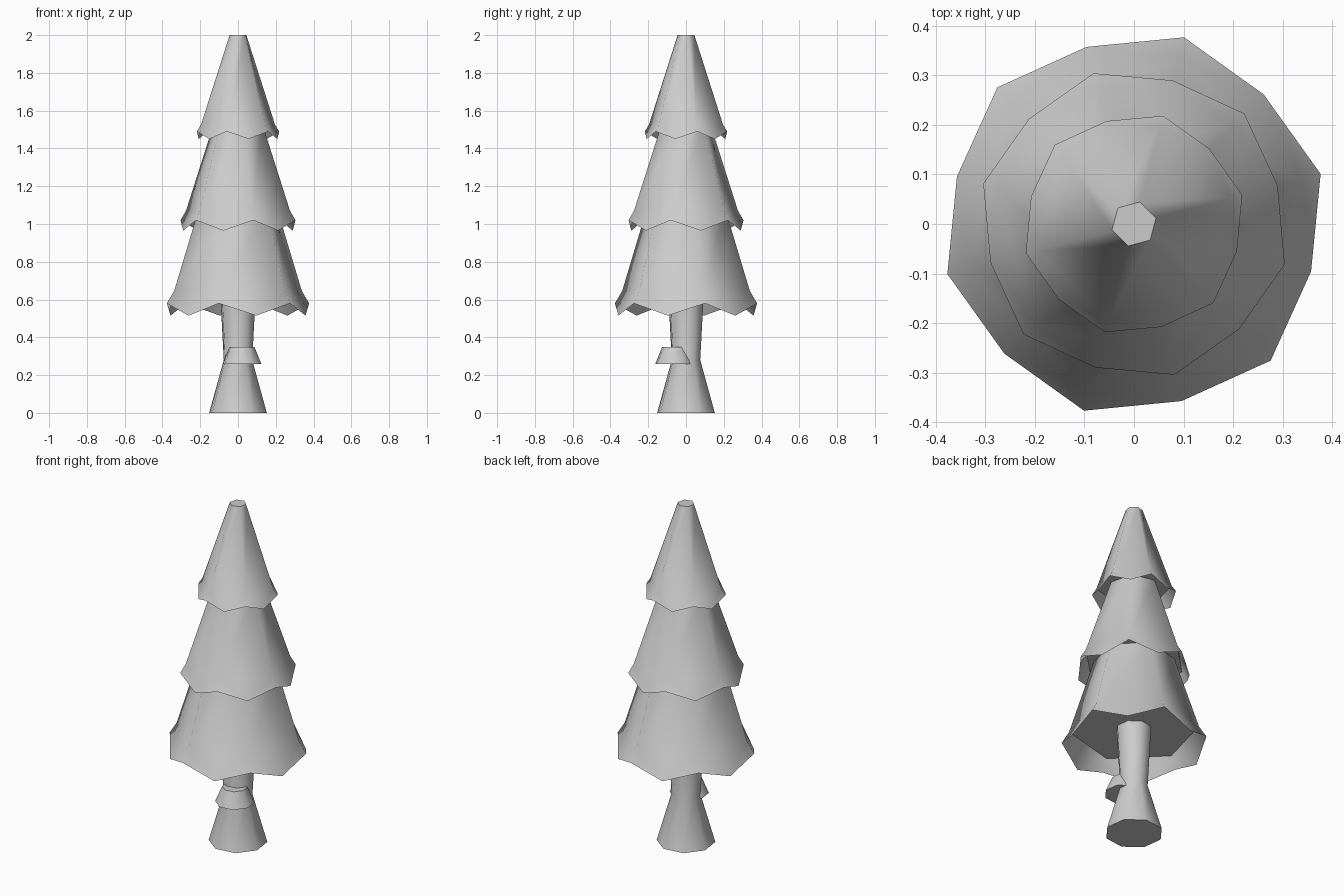
import bpy, bmesh, math

cube = bpy.data.objects.get("Cube")
if cube:
    bpy.data.objects.remove(cube, do_unlink=True)

GREY = (0.6, 0.6, 0.6, 1)
mat = bpy.data.materials.new("plain grey")
mat.use_nodes = True
mat.diffuse_color = GREY
mat.node_tree.nodes["Principled BSDF"].inputs["Base Color"].default_value = GREY


def ring(bm, n, r, z, turn, cx=0, cy=0):
    angles = [math.radians(turn) + math.tau * i / n for i in range(n)]
    return [bm.verts.new((cx + r * math.cos(a), cy + r * math.sin(a), z)) for a in angles]


def bridge(bm, low, high):
    n = len(low)
    for i in range(n):
        j = (i + 1) % n
        bm.faces.new((low[i], low[j], high[j], high[i]))


def finish(bm, name):
    mesh = bpy.data.meshes.new(name)
    bm.to_mesh(mesh)
    bm.free()
    obj = bpy.data.objects.new(name, mesh)
    bpy.context.collection.objects.link(obj)
    mesh.materials.append(mat)
    bpy.ops.object.select_all(action='DESELECT')
    obj.select_set(True)
    bpy.context.view_layer.objects.active = obj
    bpy.ops.object.shade_smooth_by_angle(angle=math.radians(62))


def lathe(name, profile, n, turn, cx=0, cy=0):
    """Closed faceted solid from (radius, height) pairs."""
    bm = bmesh.new()
    rings = [ring(bm, n, r, z, turn, cx, cy) for r, z in profile]
    for low, high in zip(rings, rings[1:]):
        bridge(bm, low, high)
    bm.faces.new(rings[0][::-1])
    bm.faces.new(rings[-1])
    finish(bm, name)


def tier(name, turn, high_rim, low_rim, waist, top):
    """Six-sided cone with a zigzag skirt hanging below its floor."""
    bm = bmesh.new()
    mid = ring(bm, 6, *waist, turn)
    peaks = ring(bm, 6, *high_rim, turn)
    tips = ring(bm, 6, *low_rim, turn + 30)
    bridge(bm, mid, ring(bm, 6, *top, turn))
    for i in range(6):
        j = (i + 1) % 6
        bm.faces.new((peaks[i], tips[i], mid[i]))
        bm.faces.new((tips[i], mid[j], mid[i]))
        bm.faces.new((tips[i], peaks[j], mid[j]))
    # Floor and top cover
    bm.faces.new(ring(bm, 6, waist[0] * 0.995, waist[1], turn)[::-1])
    bm.verts.ensure_lookup_table()
    bm.faces.new(bm.verts[18:24])
    finish(bm, name)


# Trunk with flared foot, and the bracket growing on its front
lathe("trunk", [(0.158, 0), (0.078, 0.28), (0.098, 0.645)], 8, 30)
lathe("trunk_bracket", [(0.106, 0.26), (0.068, 0.35)], 8, 30, 0.021, -0.06)

# Foliage tiers, each as (radius, height) pairs
tier("lower_foliage", 15, (0.39, 0.58), (0.37, 0.515), (0.35, 0.645), (0.215, 1.08))
tier("middle_foliage", 45, (0.315, 1.02), (0.30, 0.965), (0.285, 1.07), (0.135, 1.525))
tier("upper_foliage", 15, (0.226, 1.49), (0.215, 1.45), (0.203, 1.525), (0.046, 2.0))
